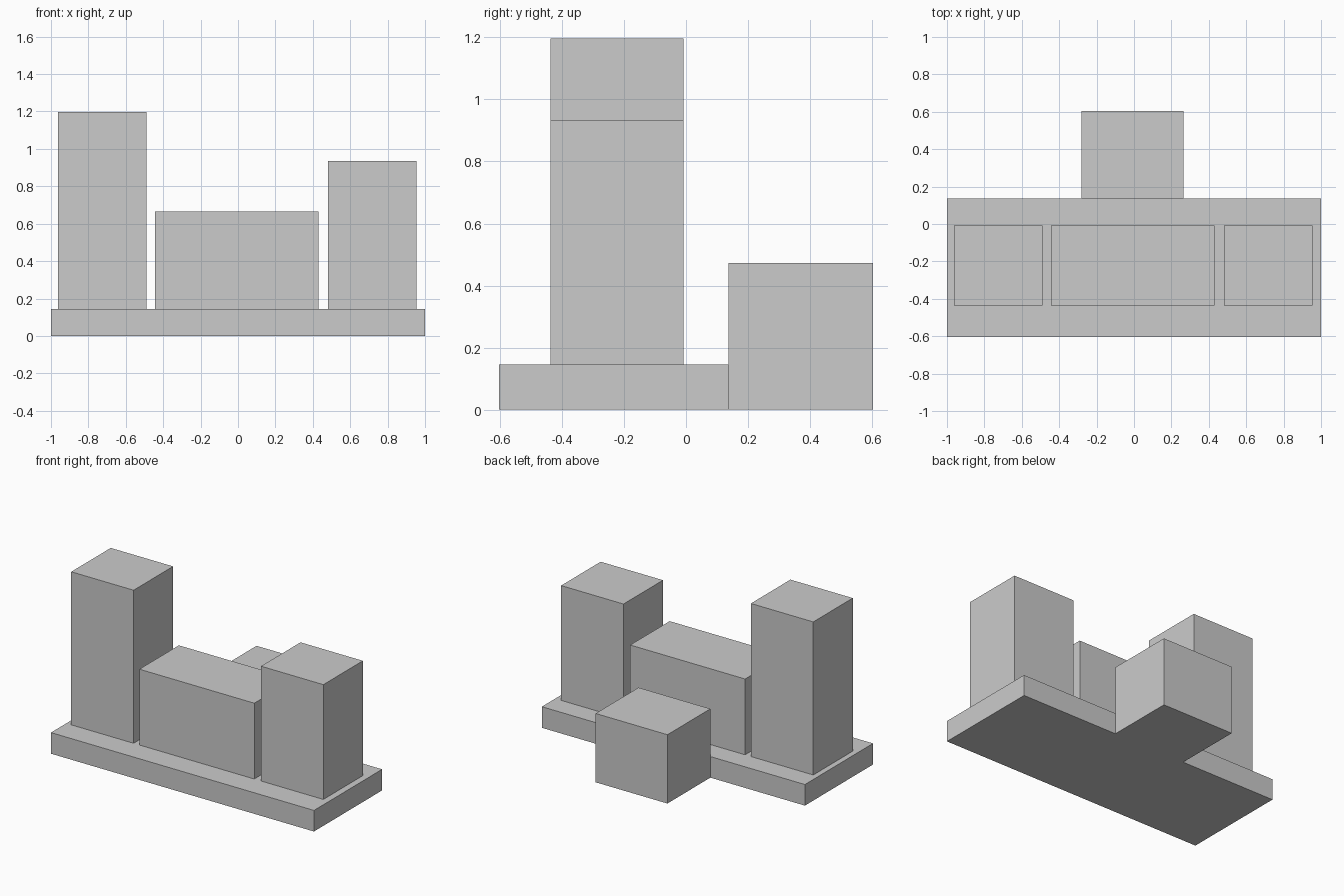
import bpy

if "Cube" in bpy.data.objects:
    bpy.data.objects.remove(bpy.data.objects["Cube"])


def box(name, x, y, z):
    """Add a box spanning the given (min, max) ranges."""
    spans = (x, y, z)
    bpy.ops.mesh.primitive_cube_add(size=1, location=[(a + b) / 2 for a, b in spans])
    obj = bpy.context.object
    obj.name = name
    obj.scale = [b - a for a, b in spans]
    bpy.ops.object.transform_apply(location=False, rotation=False, scale=True)
    return obj


BASE_TOP = 0.145
BASE_BACK = 0.137
ROW_Y = (-0.437, -0.008)

# Low slab under the front row
box("base_slab", (-1.0, 1.0), (-0.603, BASE_BACK), (0, BASE_TOP))

# Row of three blocks standing on the slab
for name, x, top in (
    ("left_tower", (-0.962, -0.488), 1.197),
    ("middle_block", (-0.444, 0.43), 0.666),
    ("right_tower", (0.481, 0.955), 0.934),
):
    box(name, x, ROW_Y, (BASE_TOP, top))

# Block on the ground against the back of the slab
box("rear_block", (-0.281, 0.265), (BASE_BACK, 0.603), (0, 0.473))
